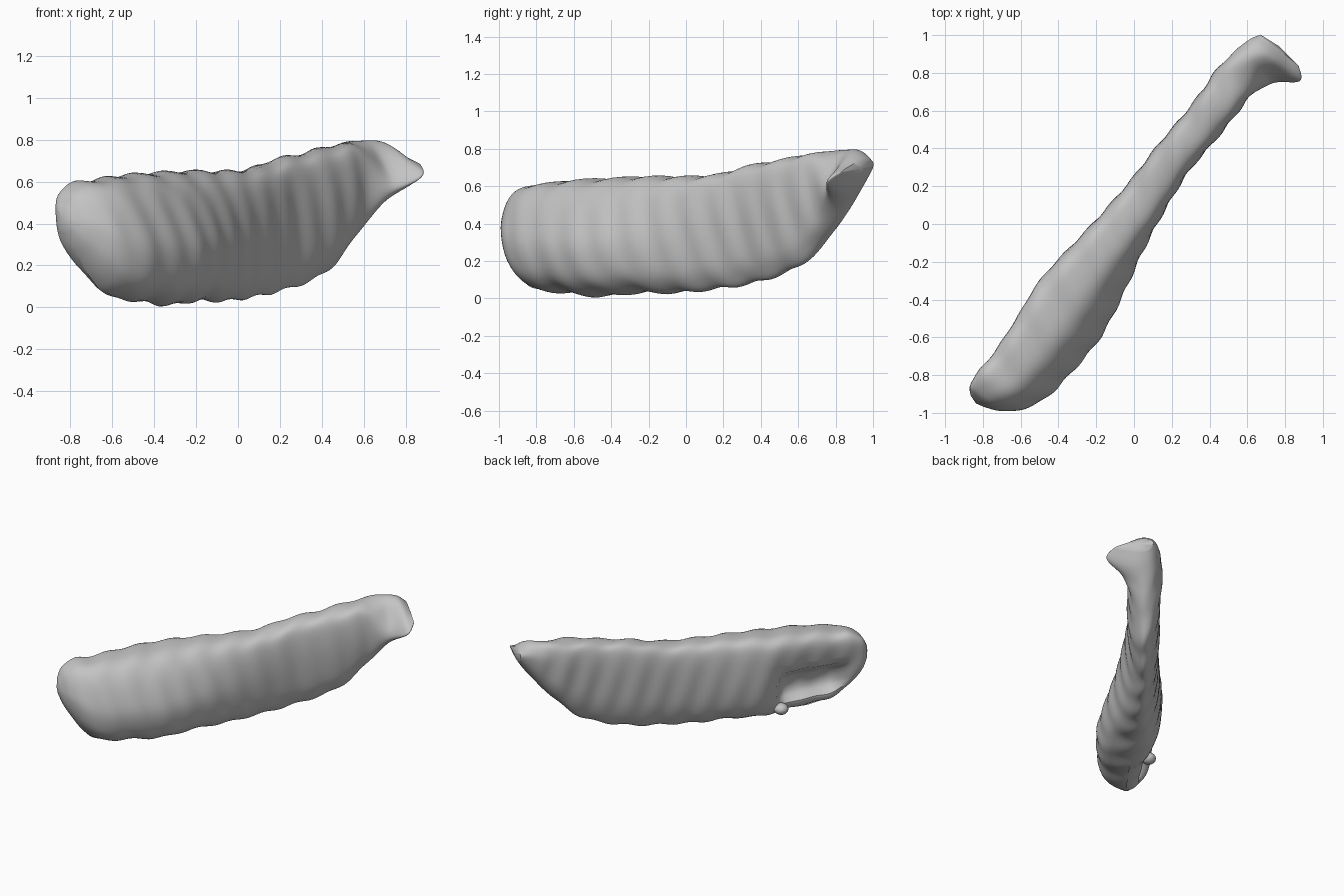
import bpy, bmesh, math
from mathutils import Vector

cube = bpy.data.objects.get("Cube")
if cube:
    bpy.data.objects.remove(cube, do_unlink=True)

bone = bpy.data.materials.new("pale grey bone")
bone.use_nodes = True
GREY = (0.55, 0.55, 0.55, 1)
bone.diffuse_color = GREY
bone.node_tree.nodes["Principled BSDF"].inputs["Base Color"].default_value = GREY

# Stations along the slab: distance, back edge, front edge, bottom, top
STATIONS = [
    (-1.25, -0.10, 0.00, 0.36, 0.48),
    (-1.21, -0.14, 0.08, 0.27, 0.55),
    (-1.12, -0.16, 0.17, 0.14, 0.60),
    (-1.00, -0.16, 0.22, 0.05, 0.61),
    (-0.80, -0.18, 0.24, 0.03, 0.63),
    (-0.57, -0.21, 0.24, 0.01, 0.64),
    (-0.32, -0.19, 0.19, 0.03, 0.65),
    (-0.08, -0.17, 0.13, 0.03, 0.65),
    (0.17, -0.16, 0.08, 0.05, 0.66),
    (0.40, -0.165, 0.05, 0.08, 0.71),
    (0.62, -0.16, 0.055, 0.13, 0.74),
    (0.78, -0.165, 0.055, 0.20, 0.77),
    (0.92, -0.175, 0.055, 0.32, 0.78),
    (1.04, -0.16, 0.10, 0.45, 0.80),
    (1.14, -0.14, 0.205, 0.56, 0.79),
    (1.20, -0.11, 0.15, 0.65, 0.75),
]
# Cross-sections (across, up), from the back top round the front to the back
BULGED = [(.02, .85), (.12, .98), (.35, 1), (.6, .97), (.78, .86), (.92, .66), (1, .42),
          (.93, .18), (.75, .05), (.5, 0), (.25, .05), (.1, .2), (.02, .5)]
UPRIGHT = [(0, .8), (.1, .96), (.4, 1), (.75, .98), (.93, .9), (1, .7), (.98, .45),
           (.88, .2), (.7, .06), (.5, 0), (.28, .06), (.1, .25), (.02, .5)]
SPURRED = [(0, .75), (.1, .95), (.28, 1), (.48, .88), (.72, .62), (.92, .42), (1, .3),
           (.94, .22), (.72, .1), (.4, 0), (.2, .08), (.08, .25), (.01, .5)]


def ramp(x, a, b):
    k = min(1, max(0, (x - a) / (b - a)))
    return k * k * (3 - 2 * k)


def spline(points, steps, closed=False):
    """Smooth curve through every point, in any number of dimensions."""
    pts = [Vector(p) for p in points]
    n, out = len(pts), []
    pick = (lambda i: pts[i % n]) if closed else (lambda i: pts[min(n - 1, max(0, i))])
    for i in range(n if closed else n - 1):
        a, b, c, d = (pick(i + j) for j in (-1, 0, 1, 2))
        for s in range(steps):
            k = s / steps
            out.append(b + (c - a) * (k / 2) + (2 * a - 5 * b + 4 * c - d) * (k * k / 2)
                       + (3 * b - a - 3 * c + d) * (k ** 3 / 2))
    return out if closed else out + [pts[-1]]


ALONG = Vector((0.63, 0.777, 0)).normalized()
ACROSS = Vector((ALONG.y, -ALONG.x, 0))
bm = bmesh.new()
rings = []
for t, back, front, low, high in spline(STATIONS, 8):
    to_upright, to_spur = ramp(t, -0.4, 0.3), ramp(t, 0.88, 1.12)
    section = []
    for a, b, c in zip(BULGED, UPRIGHT, SPURRED):
        p = Vector(a).lerp(Vector(b), to_upright)
        section.append(p.lerp(Vector(c), to_spur))
    hollow = ramp(t, -1.15, -1.0) * (1 - ramp(t, -0.68, -0.58))
    ends = ramp(t, -1.25, -1.05) * (1 - ramp(t, 1.0, 1.18))
    ring = []
    for u, v in spline(section, 4, closed=True):
        s = back + u * (front - back)
        z = low + v * (high - low)
        # Broken hollow under the overhanging back edge
        if u < 0.5:
            s += 0.11 * hollow * (1 - ramp(v, 0.42, 0.6)) * ramp(v, 0.12, 0.25) * (1 - ramp(u, 0.2, 0.5))
            s += 0.05 * (1 - ramp(t, -0.7, -0.4)) * ends * (1 - ramp(v, 0.4, 0.95))
        # Shallow ripples down the sides and lumps along the edges
        s += 0.005 * ends * math.sin(34 * t + 9 * z) * math.sin(math.pi * v)
        z += 0.007 * ends * math.sin(27 * t + 5 * u) * abs(2 * v - 1) ** 2
        ring.append(bm.verts.new(ALONG * t + ACROSS * s + Vector((0, 0, z))))
    rings.append(ring)

for r0, r1 in zip(rings, rings[1:]):
    for i in range(len(r0)):
        j = (i + 1) % len(r0)
        bm.faces.new((r0[i], r0[j], r1[j], r1[i]))

# Rounded ends
for ring, push in ((rings[0], -0.015), (rings[-1], 0.015)):
    middle = sum((v.co for v in ring), Vector()) / len(ring)
    tip = bm.verts.new(middle + ALONG * push)
    for i in range(len(ring)):
        bm.faces.new((ring[i], ring[(i + 1) % len(ring)], tip))
bmesh.ops.recalc_face_normals(bm, faces=bm.faces)

mesh = bpy.data.meshes.new("bone_slab")
bm.to_mesh(mesh)
bm.free()
mesh.materials.append(bone)
slab = bpy.data.objects.new("bone_slab", mesh)
bpy.context.collection.objects.link(slab)

# Small knob of bone at the lower back edge
bpy.ops.mesh.primitive_uv_sphere_add(segments=16, ring_count=10, radius=0.05,
                                     location=ALONG * -0.64 + ACROSS * -0.11 + Vector((0, 0, 0.09)))
knob = bpy.context.object
knob.name = "lower_knob"
knob.scale = (1, 1, 0.8)
knob.data.materials.append(bone)

for part in (slab, knob):
    bpy.ops.object.select_all(action="DESELECT")
    part.select_set(True)
    bpy.context.view_layer.objects.active = part
    bpy.ops.object.shade_smooth_by_angle(angle=math.radians(50))
